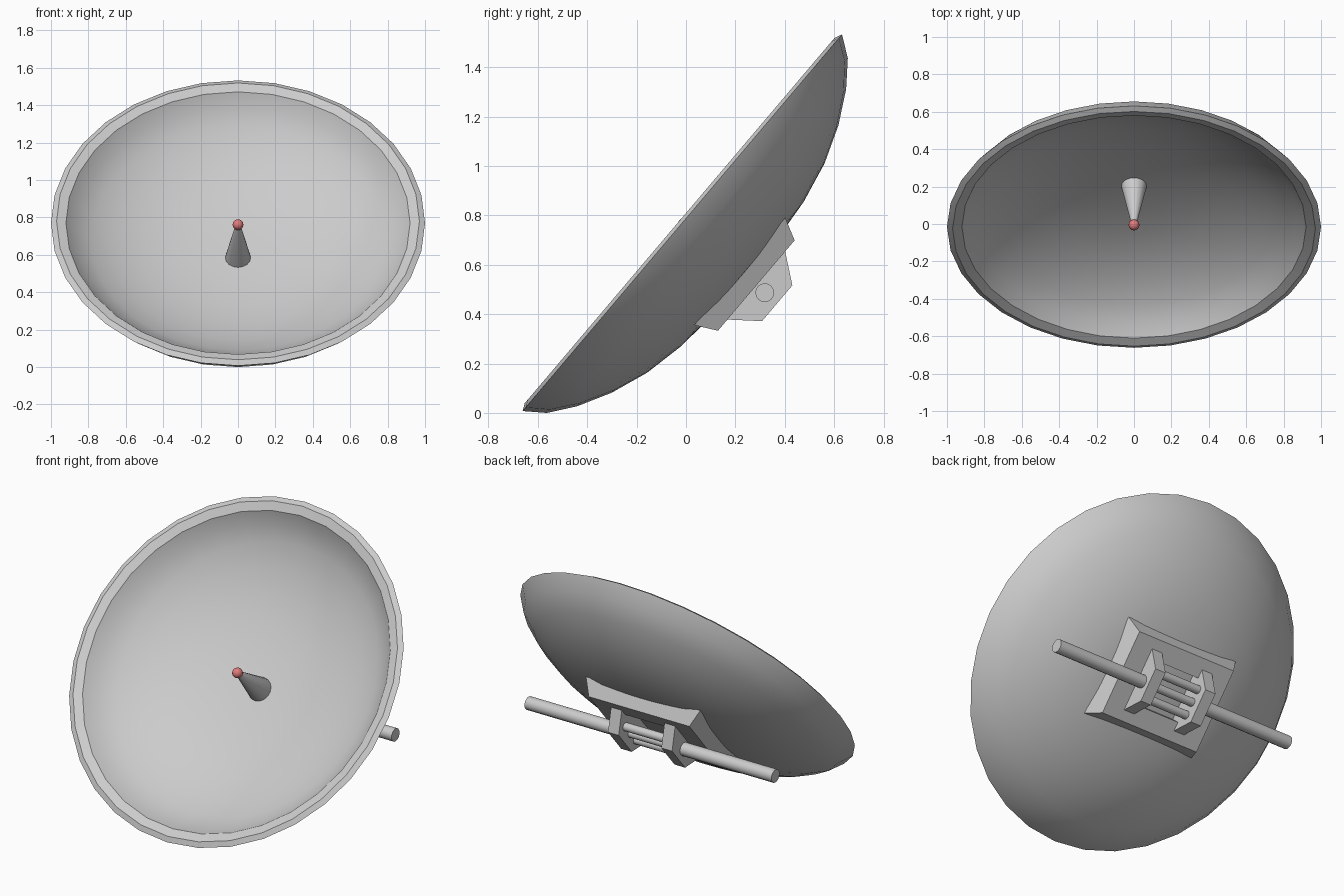
import bpy, bmesh
from math import radians, cos, sin, tau
from mathutils import Matrix

if "Cube" in bpy.data.objects:
    bpy.data.objects.remove(bpy.data.objects["Cube"])

# Everything is built in the dish frame (z = dish axis), then tilted back
TILT = Matrix.Translation((0, -0.015, 0.77)) @ Matrix.Rotation(radians(49.7), 4, 'X')


def finish(name, bm, smooth=True):
    bmesh.ops.recalc_face_normals(bm, faces=bm.faces)
    mesh = bpy.data.meshes.new(name)
    bm.to_mesh(mesh)
    bm.free()
    ob = bpy.data.objects.new(name, mesh)
    bpy.context.collection.objects.link(ob)
    ob.matrix_world = TILT
    if smooth:
        bpy.ops.object.select_all(action='DESELECT')
        ob.select_set(True)
        bpy.context.view_layer.objects.active = ob
        bpy.ops.object.shade_smooth_by_angle(angle=radians(32))
    return ob


def bridge(bm, rings, closed=False):
    n = len(rings[0])
    pairs = list(zip(rings, rings[1:])) + ([(rings[-1], rings[0])] if closed else [])
    for a, b in pairs:
        for i in range(n):
            j = (i + 1) % n
            bm.faces.new((a[i], a[j], b[j], b[i]))


def lathe(name, profile, segs):
    bm = bmesh.new()
    rings = [[bm.verts.new((r * cos(tau * i / segs), r * sin(tau * i / segs), z))
              for i in range(segs)] for r, z in profile]
    bridge(bm, rings)
    bmesh.ops.remove_doubles(bm, verts=bm.verts, dist=1e-5)
    holes = [e for e in bm.edges if e.is_boundary]
    if holes:
        bmesh.ops.holes_fill(bm, edges=holes)
    return finish(name, bm)


def rod(name, x0, x1, y, z, radius):
    bm = bmesh.new()
    place = Matrix.Translation(((x0 + x1) / 2, y, z)) @ Matrix.Rotation(radians(90), 4, 'Y')
    bmesh.ops.create_cone(bm, cap_ends=True, segments=16, radius1=radius,
                          radius2=radius, depth=x1 - x0, matrix=place)
    return finish(name, bm)


# Dish shell: back, rim, inner bowl
lathe("dish", [(0, -.34), (.2, -.336), (.383, -.32), (.556, -.284), (.71, -.227),
               (.842, -.156), (.942, -.08), (1, 0), (.97, .014), (.92, 0),
               (.87, -.062), (.785, -.125), (.665, -.185), (.52, -.235),
               (.36, -.267), (.19, -.283), (0, -.288)], 32)

# Feed cone and red receiver ball
lathe("feed_cone", [(.068, -.29), (.068, -.282), (.014, -.02)], 16)
bm = bmesh.new()
bmesh.ops.create_uvsphere(bm, u_segments=16, v_segments=10, radius=.029,
                          matrix=Matrix.Translation((0, 0, -.013)))
ball = finish("receiver_ball", bm)
red = bpy.data.materials.new("red")
red.diffuse_color = (0.75, 0.2, 0.2, 1)
red.use_nodes = True
red.node_tree.nodes["Principled BSDF"].inputs["Base Color"].default_value = red.diffuse_color
ball.data.materials.append(red)

# Mounting frame: tapered plate with a window
bm = bmesh.new()
loops = [[bm.verts.new((sx * hx, sy * hy, z)) for sx, sy in ((1, 1), (-1, 1), (-1, -1), (1, -1))]
         for hx, hy, z in ((.375, .285, -.305), (.33, .24, -.393),
                           (.14, .13, -.393), (.14, .13, -.305))]
bridge(bm, loops, closed=True)
finish("mount_frame", bm, smooth=False)

# Bracket ears and the outer axle rods, both sides
for side, s in (("right", 1), ("left", -1)):
    bm = bmesh.new()
    outline = ((.183, -.39), (.095, -.504), (-.095, -.504), (-.183, -.39))
    inner, outer = [[bm.verts.new((s * x, y, z)) for y, z in outline] for x in (.14, .21)]
    bridge(bm, [inner, outer])
    bm.faces.new(inner)
    bm.faces.new(outer)
    finish("bracket_ear_" + side, bm, smooth=False)
    rod("axle_" + side, *sorted((s * .2, s * .81)), 0, -.438, .038)

# Thin bars between the ears
for i, y in enumerate((-.075, 0, .075)):
    rod(f"cross_bar_{i + 1}", -.15, .15, y, -.438, .024)
